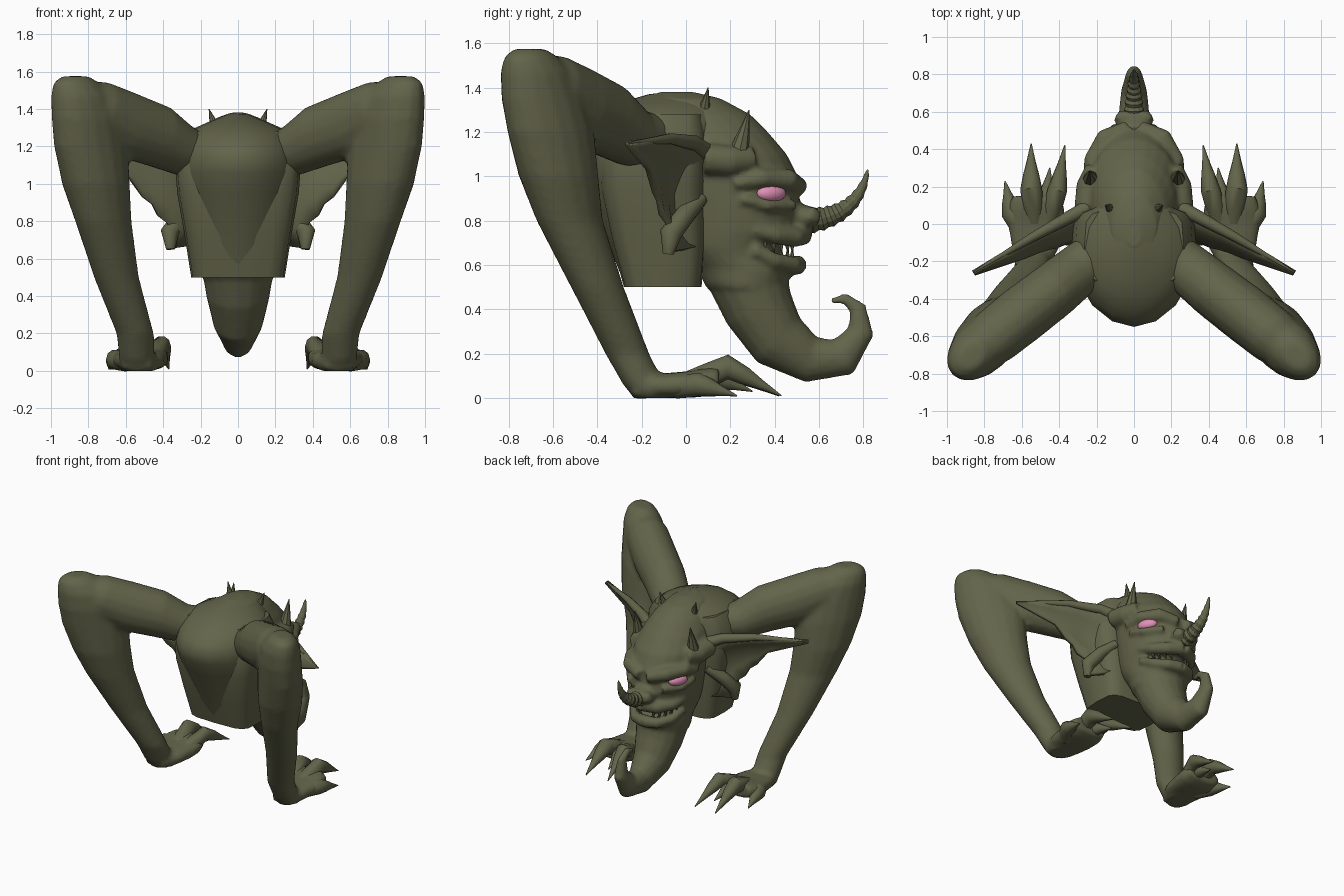
import bpy, bmesh, math
from mathutils import Vector, Matrix

if "Cube" in bpy.data.objects:
    bpy.data.objects.remove(bpy.data.objects["Cube"])

X, Y, Z = Vector((1, 0, 0)), Vector((0, 1, 0)), Vector((0, 0, 1))


def material(name, rgb):
    m = bpy.data.materials.new(name)
    m.use_nodes = True
    m.diffuse_color = (*rgb, 1)
    m.node_tree.nodes["Principled BSDF"].inputs["Base Color"].default_value = (*rgb, 1)
    return m


skin = material("olive skin", (0.125, 0.128, 0.068))
pink = material("pink eye", (0.75, 0.28, 0.47))


def loft(bm, rows, side=X, axis=None, n=16, square=1.0):
    """Closed skin through rings given as (x, y, z, side radius, other radius)."""
    pts = [Vector(r[:3]) for r in rows]
    rings = []
    for i, r in enumerate(rows):
        t = axis or (pts[min(i + 1, len(pts) - 1)] - pts[max(i - 1, 0)]).normalized()
        u = (side - t * side.dot(t)).normalized()
        v = t.cross(u)
        ring = []
        for k in range(n):
            a = math.tau * k / n
            c, s = math.cos(a), math.sin(a)
            c = math.copysign(abs(c) ** square, c)
            s = math.copysign(abs(s) ** square, s)
            ring.append(bm.verts.new(pts[i] + u * c * r[3] + v * s * r[-1]))
        rings.append(ring)
    for a, b in zip(rings, rings[1:]):
        for k in range(n):
            bm.faces.new((a[k], a[(k + 1) % n], b[(k + 1) % n], b[k]))
    bm.faces.new(rings[0][::-1])
    bm.faces.new(rings[-1])


def spike(bm, base, tip, radius, n=8):
    a, b = Vector(base), Vector(tip)
    side = (b - a).orthogonal()
    loft(bm, [(*a, radius), (*a.lerp(b, .4), radius * .65), (*b, .002)], side, n=n)


def mirror(bm):
    new = bmesh.ops.duplicate(bm, geom=bm.verts[:] + bm.edges[:] + bm.faces[:])["geom"]
    bmesh.ops.scale(bm, vec=(-1, 1, 1), verts=[g for g in new if isinstance(g, bmesh.types.BMVert)])


def finish(bm, name, mat=skin, voxel=0, thick=0, angle=40):
    bmesh.ops.recalc_face_normals(bm, faces=bm.faces[:])
    mesh = bpy.data.meshes.new(name)
    bm.to_mesh(mesh)
    bm.free()
    mesh.materials.append(mat)
    ob = bpy.data.objects.new(name, mesh)
    bpy.context.collection.objects.link(ob)
    bpy.ops.object.select_all(action="DESELECT")
    ob.select_set(True)
    bpy.context.view_layer.objects.active = ob
    bpy.ops.object.shade_smooth_by_angle(angle=math.radians(angle))
    if thick:
        m = ob.modifiers.new("thickness", "SOLIDIFY")
        m.thickness, m.offset = thick, 0
    if voxel:
        m = ob.modifiers.new("blend", "REMESH")
        m.mode, m.voxel_size, m.use_smooth_shade = "VOXEL", voxel, True
        m = ob.modifiers.new("soften", "SMOOTH")
        m.factor, m.iterations = .5, 3


# Torso: boxy trunk with a flat cut underside, and a rounded hump behind and on top
bm = bmesh.new()
loft(bm, [(0, y, z, rx, ry) for z, y, rx, ry in (
    (.5, -.105, .25, .175), (.72, -.125, .285, .215), (.95, -.15, .325, .24),
    (1.08, -.15, .335, .245), (1.2, -.14, .315, .235), (1.28, -.12, .265, .2))],
     axis=Z, n=16, square=.45)
loft(bm, [(0, y, z, rx, ry) for z, y, rx, ry in (
    (.52, -.11, .2, .17), (.72, -.13, .24, .23), (.95, -.17, .3, .305), (1.06, -.175, .32, .355),
    (1.14, -.175, .32, .375), (1.2, -.16, .31, .355), (1.25, -.14, .29, .32), (1.29, -.12, .25, .28),
    (1.33, -.09, .16, .22), (1.37, -.06, .06, .11), (1.38, -.05, .02, .04))],
     axis=Z, n=16, square=1.05)
finish(bm, "torso", angle=50)

# Head: brow, lids, lips and cheeks are mirrored, then skull, nose and chin are blended in
bm = bmesh.new()
loft(bm, [(.245, .22, .965, .03), (.228, .34, .993, .042), (.155, .46, .985, .05), (.03, .515, .95, .04)], Z)
loft(bm, [(.25, .25, .9, .02), (.22, .37, .868, .026), (.13, .48, .87, .03)], Z)
loft(bm, [(.2, .31, .76, .03), (.17, .4, .735, .04), (.1, .49, .725, .045), (0, .53, .74, .05)], Z)
loft(bm, [(.19, .3, .67, .03), (.16, .4, .62, .035), (.09, .48, .6, .04), (0, .505, .6, .045)], Z)
loft(bm, [(.2, .3, 1.08, .06), (.24, .2, 1.07, .07), (.25, .08, 1.08, .07)], Z)
loft(bm, [(.05, .54, .83, .03), (.06, .56, .82, .05), (.05, .6, .81, .03)], Z)
mirror(bm)
loft(bm, [(0, (f + b) / 2, z, rx, (f - b) / 2) for z, b, f, rx in (
    (1.38, -.12, .04, .04), (1.35, -.2, .16, .12), (1.28, -.25, .29, .18), (1.2, -.2, .37, .22),
    (1.1, -.15, .455, .25), (1.0, -.1, .505, .25), (.92, -.1, .51, .245), (.84, -.08, .52, .24),
    (.75, -.06, .5, .23), (.68, -.03, .43, .215), (.64, 0, .43, .205), (.58, .05, .49, .2),
    (.5, .09, .45, .195))], axis=Z, n=24)
loft(bm, [(0, .265, .58, .2, .185), (0, .33, .4, .17, .16), (0, .418, .26, .135, .14), (0, .565, .172, .085, .105),
          (0, .71, .185, .07, .09), (0, .79, .3, .045, .06), (0, .775, .405, .03, .04),
          (0, .715, .45, .025, .025), (0, .65, .435, .015, .015)], X)
loft(bm, [(0, .45, .82, .08, .08), (0, .54, .815, .1, .055), (0, .6, .81, .06, .045)], X)
finish(bm, "head", voxel=.015)

# Eyes
bm = bmesh.new()
turn = Matrix.Rotation(math.radians(28), 4, "Z")
bmesh.ops.create_uvsphere(bm, u_segments=16, v_segments=10, radius=1, matrix=Matrix.Translation(
    (.201, .385, .923)) @ turn @ Matrix.Diagonal((.036, .073, .039, 1)))
mirror(bm)
finish(bm, "eyes", pink)

# Ribbed horn on the nose
bm = bmesh.new()
path = [Vector(p) for p in ((0, .55, .8), (0, .68, .81), (0, .79, .87), (0, .82, 1.03))]
rows, ribs = [], 9
for i in range(ribs * 2 + 1):
    t = i / (ribs * 2)
    s = 1 - t
    p = path[0] * s**3 + path[1] * 3 * t * s * s + path[2] * 3 * t * t * s + path[3] * t**3
    r = .004 + .058 * s ** .7
    rows.append((*p, r * (1 if i % 2 else .84)))
loft(bm, rows, X, n=12)
finish(bm, "nose_horn", angle=25)

# Two pairs of scalp horns, each on a rough collar
bm = bmesh.new()
for base, tip, r in (((.23, .24, 1.11), (.235, .285, 1.3), .045), ((.12, .08, 1.29), (.155, .1, 1.4), .03)):
    spike(bm, base, tip, r)
    a, b = Vector(base), Vector(tip)
    spike(bm, a - (b - a) * .1, a.lerp(b, .35), r * 1.35)
mirror(bm)
finish(bm, "scalp_horns")

# Teeth along both lips
bm = bmesh.new()
for i in range(5):
    a = .15 + i * .25
    x, y = .17 * math.cos(a), .33 + .16 * math.sin(a)
    spike(bm, (x, y, .71), (x, y + .005, .655), .016, 6)
    spike(bm, (x - .015, y, .61), (x - .015, y + .005, .68), .016, 6)
mirror(bm)
finish(bm, "teeth")

# Ears: long cupped fans with a scalloped lower edge
bm = bmesh.new()
top = ((.2, .13, 1.1), (.3, .08, 1.14), (.36, .04, 1.165), (.43, 0, 1.175), (.5, -.04, 1.18),
       (.58, -.09, 1.175), (.68, -.15, 1.165), (.86, -.26, 1.15))
low = ((.22, .05, .68), (.35, -.06, .66), (.38, -.08, .79), (.43, -.11, .83), (.46, -.12, .89),
       (.51, -.14, .93), (.58, -.17, 1.03), (.855, -.262, 1.14))
rows = []
for i, (a, b) in enumerate(zip(top, low)):
    a, b = Vector(a), Vector(b)
    row = []
    for k in range(5):
        t = k / 4
        cup = math.sin(math.pi * t) * .08 * (1 - i / 7)
        row.append(bm.verts.new(a.lerp(b, t) + Vector((-cup * .5, -cup, 0))))
    rows.append(row)
for a, b in zip(rows, rows[1:]):
    for k in range(4):
        bm.faces.new((a[k], a[k + 1], b[k + 1], b[k]))
mirror(bm)
finish(bm, "ears", thick=.03)

# Ear lobes and the thick upper rims of the ears
bm = bmesh.new()
loft(bm, [(.22, .07, .9, .03), (.3, 0, .83, .045), (.365, -.07, .74, .05), (.36, -.08, .65, .025)], Y, n=10)
loft(bm, [(.22, .1, 1.1, .045), (.34, .04, 1.15, .035), (.54, -.07, 1.17, .025), (.86, -.26, 1.15, .004)], Y, n=10)
mirror(bm)
finish(bm, "ear_lobes", angle=60)

# Arms: upper arm, hanging forearm and palm blended together
bm = bmesh.new()
loft(bm, [(.17, -.12, 1.16, .11, .11), (.29, -.24, 1.175, .14, .135), (.43, -.355, 1.255, .15, .17),
          (.6, -.485, 1.315, .155, .18), (.75, -.605, 1.39, .15, .165), (.85, -.685, 1.44, .12, .12)],
     Vector((.66, .75, 0)))
loft(bm, [(.53, -.15, .0, .09, .08), (.54, -.19, .06, .1, .09), (.55, -.265, .2, .105, .095),
          (.65, -.4, .5, .13, .11), (.72, -.525, .8, .17, .13), (.76, -.575, 1.0, .205, .155),
          (.785, -.61, 1.2, .235, .155), (.805, -.645, 1.35, .225, .15), (.835, -.675, 1.47, .19, .135),
          (.865, -.7, 1.54, .14, .1), (.87, -.705, 1.575, .08, .06)], Vector((-.72, .69, 0)), Z)
loft(bm, [(.54, -.24, .045, .08, .05), (.525, -.12, .055, .13, .055), (.525, 0, .06, .15, .06),
          (.525, .08, .07, .155, .065), (.52, .15, .085, .13, .055)], X, Y, square=.75)
mirror(bm)
finish(bm, "arms", voxel=.018)

# Fingers bend at a raised knuckle and end in claws
bm = bmesh.new()
for root, knuckle, tip, r in (
        ((.46, 0, .06), (.41, .18, .135), (.37, .42, .01), .052),
        ((.53, 0, .06), (.55, .19, .14), (.55, .43, .01), .058),
        ((.5, 0, .05), (.47, .13, .09), (.45, .3, .03), .05),
        ((.59, -.04, .05), (.655, .06, .06), (.69, .23, .01), .055)):
    a, k, b = Vector(root), Vector(knuckle), Vector(tip)
    loft(bm, [(*a, r), (*a.lerp(k, .5), r), (*k, r), (*k.lerp(b, .3), r * .75),
              (*k.lerp(b, .6), r * .42), (*b, .003)], X, n=10)
mirror(bm)
finish(bm, "clawed_fingers", angle=45)
